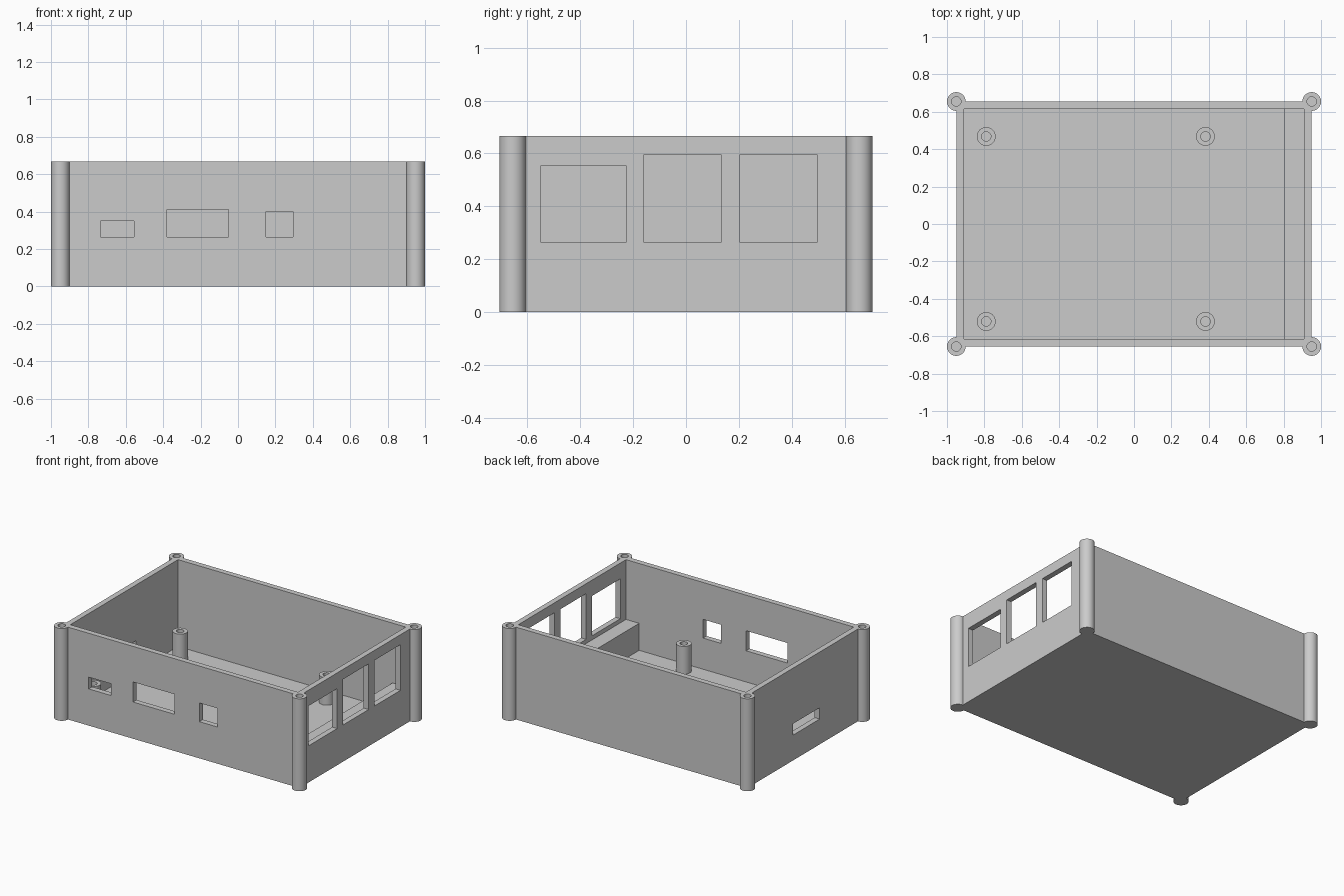
import bpy
import math

cube = bpy.data.objects.get("Cube")
if cube:
    bpy.data.objects.remove(cube, do_unlink=True)

HALF_X, HALF_Y, HEIGHT = 0.95, 0.655, 0.667
WALL, FLOOR = 0.04, 0.04
POST_R, HOLE_R = 0.05, 0.025
SHELF_Z = 0.235
SILL = 0.265

grey = bpy.data.materials.new("plain grey")
grey.use_nodes = True
colour = (0.6, 0.6, 0.6, 1)
grey.diffuse_color = colour
grey.node_tree.nodes["Principled BSDF"].inputs["Base Color"].default_value = colour


def box(name, x, y, z):
    """Box spanning the given (low, high) ranges."""
    spans = (x, y, z)
    bpy.ops.mesh.primitive_cube_add(size=1, location=[(a + b) / 2 for a, b in spans])
    ob = bpy.context.object
    ob.name = name
    ob.scale = [b - a for a, b in spans]
    bpy.ops.object.transform_apply(location=False, rotation=False, scale=True)
    ob.data.materials.append(grey)
    return ob


def cylinder(name, x, y, radius, low, high):
    bpy.ops.mesh.primitive_cylinder_add(vertices=48, radius=radius, depth=high - low,
                                        location=(x, y, (low + high) / 2))
    ob = bpy.context.object
    ob.name = name
    ob.data.materials.append(grey)
    return ob


def combine(target, tool, operation):
    """Apply a boolean and discard the tool."""
    mod = target.modifiers.new("boolean", "BOOLEAN")
    mod.operation = operation
    mod.solver = "EXACT"
    mod.object = tool
    bpy.context.view_layer.objects.active = target
    bpy.ops.object.modifier_apply(modifier=mod.name)
    bpy.data.objects.remove(tool, do_unlink=True)


def smooth(ob):
    bpy.ops.object.select_all(action="DESELECT")
    ob.select_set(True)
    bpy.context.view_layer.objects.active = ob
    bpy.ops.object.shade_smooth_by_angle(angle=math.radians(30))


# Open case with round corner posts
case = box("case", (-HALF_X, HALF_X), (-HALF_Y, HALF_Y), (0, HEIGHT))
corners = [(sx * HALF_X, sy * HALF_Y) for sx in (-1, 1) for sy in (-1, 1)]
for x, y in corners:
    combine(case, cylinder("corner_post", x, y, POST_R, 0, HEIGHT), "UNION")

inner_x, inner_y = HALF_X - WALL, HALF_Y - WALL
combine(case, box("cavity", (-inner_x, inner_x), (-inner_y, inner_y), (FLOOR, 1)), "DIFFERENCE")

# Screw holes in the posts
for x, y in corners:
    combine(case, cylinder("screw_hole", x, y, HOLE_R, FLOOR, 1), "DIFFERENCE")

# Connector openings in the front wall
for x, top in (((-0.735, -0.555), 0.35), ((-0.38, -0.05), 0.41), ((0.15, 0.295), 0.4)):
    combine(case, box("front_opening", x, (-0.8, -0.6), (SILL, top)), "DIFFERENCE")

# Three large openings in the +x wall
for y, top in (((-0.55, -0.225), 0.553), ((-0.16, 0.135), 0.595), ((0.202, 0.498), 0.595)):
    combine(case, box("side_opening", (0.88, 1.1), y, (SILL, top)), "DIFFERENCE")

# Low slot in the -x wall
combine(case, box("slot", (-1.1, -0.88), (-0.17, 0.135), (0.183, SILL)), "DIFFERENCE")
smooth(case)

# Raised shelf below the large openings
box("shelf", (0.805, HALF_X - 0.02), (-HALF_Y + 0.02, HALF_Y - 0.02), (0.02, SHELF_Z))

# Hollow board standoffs
for x in (-0.79, 0.382):
    for y in (-0.521, 0.468):
        standoff = cylinder("standoff", x, y, POST_R, 0.02, SHELF_Z + 0.005)
        combine(standoff, cylinder("standoff_hole", x, y, HOLE_R, FLOOR, 1), "DIFFERENCE")
        smooth(standoff)
